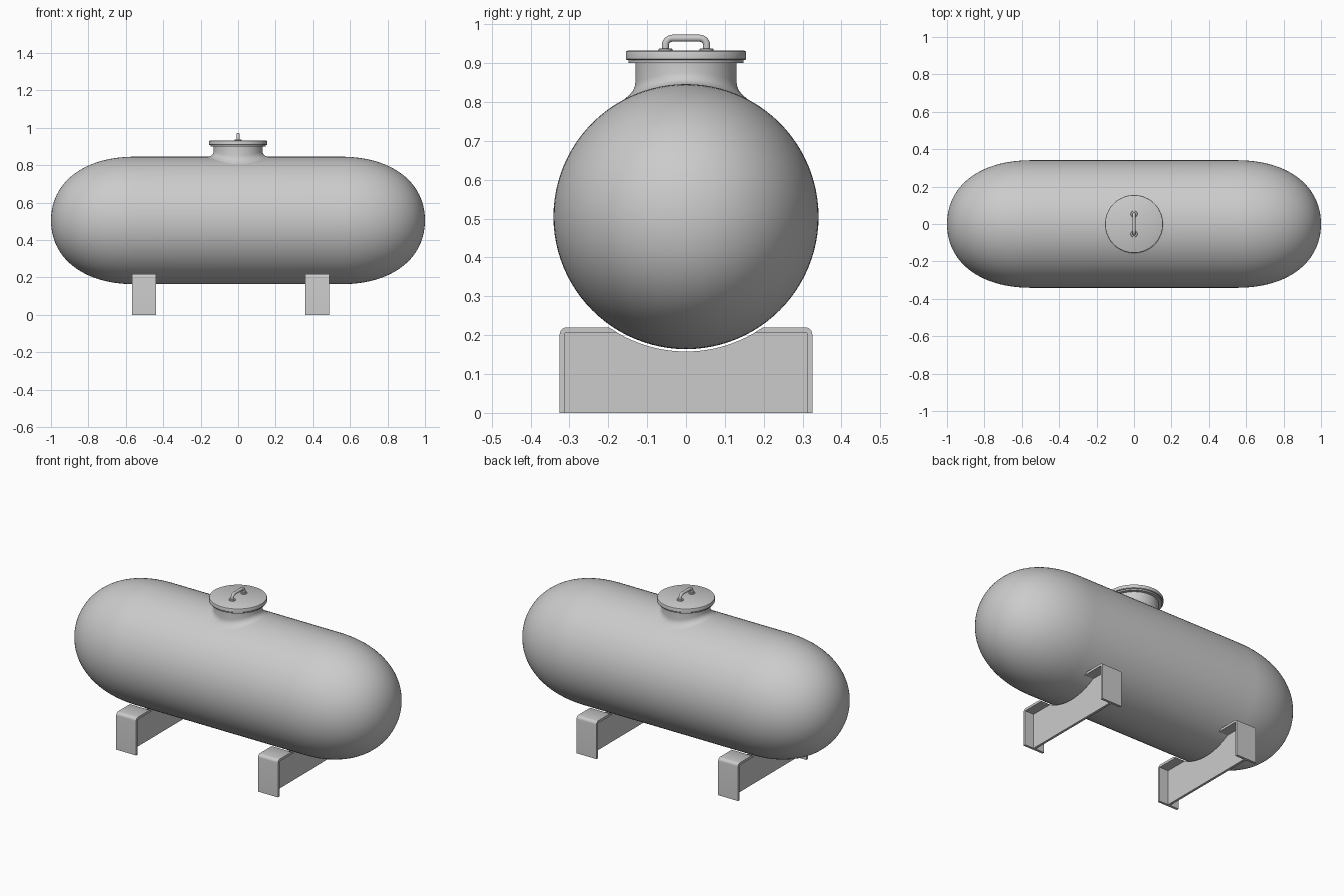
import bpy, bmesh
from math import sin, cos, pi, sqrt, radians, asin

if "Cube" in bpy.data.objects:
    bpy.data.objects.remove(bpy.data.objects["Cube"])

AXIS_Z, R = 0.505, 0.341   # tank axis height and radius


def finish(name, bm, smooth=True, angle=35):
    bmesh.ops.remove_doubles(bm, verts=bm.verts, dist=1e-5)
    bmesh.ops.recalc_face_normals(bm, faces=bm.faces)
    me = bpy.data.meshes.new(name)
    bm.to_mesh(me)
    bm.free()
    ob = bpy.data.objects.new(name, me)
    bpy.context.collection.objects.link(ob)
    bpy.ops.object.select_all(action='DESELECT')
    ob.select_set(True)
    bpy.context.view_layer.objects.active = ob
    if smooth:
        bpy.ops.object.shade_smooth_by_angle(angle=radians(angle))
    return ob


def loft(name, rows, angle=35):
    """Skin closed rings of points."""
    bm = bmesh.new()
    rings = [[bm.verts.new(p) for p in row] for row in rows]
    n = len(rings[0])
    for a, b in zip(rings, rings[1:]):
        for i in range(n):
            j = (i + 1) % n
            bm.faces.new((a[i], a[j], b[j], b[i]))
    bmesh.ops.dissolve_degenerate(bm, dist=1e-6, edges=bm.edges)
    return finish(name, bm, True, angle)


def lathe(name, profile, centre=(0, 0), n=64):
    """Revolve (radius, z) points about a vertical axis."""
    angs = [2 * pi * i / n for i in range(n)]
    return loft(name, [[(centre[0] + r * cos(a), centre[1] + r * sin(a), z)
                        for a in angs] for r, z in profile])


def prism(bm, pts, x0, x1):
    """Extrude a (y, z) outline along x."""
    a = [bm.verts.new((x0, y, z)) for y, z in pts]
    b = [bm.verts.new((x1, y, z)) for y, z in pts]
    bm.faces.new(a)
    bm.faces.new(b[::-1])
    for i in range(len(pts)):
        j = (i + 1) % len(pts)
        bm.faces.new((a[i], b[i], b[j], a[j]))


# Tank body: straight barrel with softly domed ends
p = [(0.55, R), (0.83, R), (1.0, 0.2), (1.0, 0.0)]
dome = []
for k in range(29):
    t = k / 28
    w = [(1 - t) ** 3, 3 * t * (1 - t) ** 2, 3 * t * t * (1 - t), t ** 3]
    dome.append([sum(wi * q[c] for wi, q in zip(w, p)) for c in (0, 1)])
profile = [(-x, max(r, 1e-7)) for x, r in reversed(dome)] + [(x, max(r, 1e-7)) for x, r in dome]
turn = [2 * pi * i / 96 for i in range(96)]
loft("tank_body", [[(x, r * cos(a), AXIS_Z + r * sin(a)) for a in turn]
                   for x, r in profile], 60)

# Manhole neck, flaring into the curved top of the tank
rows = [[(0.13 * cos(a), 0.13 * sin(a), 0.903) for a in turn]]
for r, h in [(0.13, 0.03), (0.132, 0.02), (0.137, 0.011), (0.145, 0.005),
             (0.156, 0.001), (0.17, -0.003)]:
    rows.append([(r * cos(a), r * sin(a),
                  AXIS_Z + sqrt(R * R - (r * sin(a)) ** 2) + h) for a in turn])
loft("manhole_neck", rows, 50)

# Flange ring and lid
lathe("manhole_flange", [(0.12, 0.90), (0.148, 0.90), (0.148, 0.909), (0.12, 0.909)])
lathe("manhole_lid", [(0, 0.908), (0.153, 0.908), (0.155, 0.91), (0.155, 0.926),
                      (0.1535, 0.930), (0.150, 0.932), (0, 0.932)])

# Lid handle: bent rod with round feet
hw, top, bend, rod = 0.053, 0.964, 0.018, 0.009
right = [(hw, 0.93, 0)] + [(hw - bend + bend * cos(a), top - bend + bend * sin(a), a)
                           for a in [pi / 2 * k / 8 for k in range(9)]]
path = right + [(-y, z, pi - a) for y, z, a in reversed(right)]
loft("lid_handle", [[(rod * sin(b), y + rod * cos(b) * cos(a), z + rod * cos(b) * sin(a))
                     for b in [2 * pi * i / 16 for i in range(16)]] for y, z, a in path])
for side in (-1, 1):
    lathe("handle_foot", [(0, 0.931), (0.018, 0.931), (0.018, 0.936), (0.016, 0.938),
                          (0, 0.938)], (0, side * hw), 24)

# Saddle supports: central web with a cradle cut-out and a folded flange
W, H, T, CUT = 0.325, 0.22, 0.014, 0.347


def cradle(z):
    return sqrt(CUT ** 2 - (AXIS_Z - z) ** 2)


def saddle(name, xc, width):
    bm = bmesh.new()
    lim = asin(cradle(H - T) / CUT)
    arc = [(CUT * sin(a), AXIS_Z - CUT * cos(a))
           for a in [lim - 2 * lim * k / 32 for k in range(33)]]
    prism(bm, [(-W + T, 0), (W - T, 0), (W - T, H - T)] + arc + [(-W + T, H - T)],
          xc - T / 2, xc + T / 2)
    rad = 0.018
    corner = [(W - rad + rad * cos(a), H - rad + rad * sin(a))
              for a in [pi / 2 * k / 6 for k in range(7)]]
    band = [(W, 0)] + corner + [(cradle(H), H), (cradle(H - T), H - T),
                                (W - T, H - T), (W - T, 0)]
    for s in (-1, 1):
        prism(bm, [(s * y, z) for y, z in band], xc - width / 2, xc + width / 2)
    return finish(name, bm)


saddle("left_saddle", -0.503, 0.13)
saddle("right_saddle", 0.423, 0.13)
